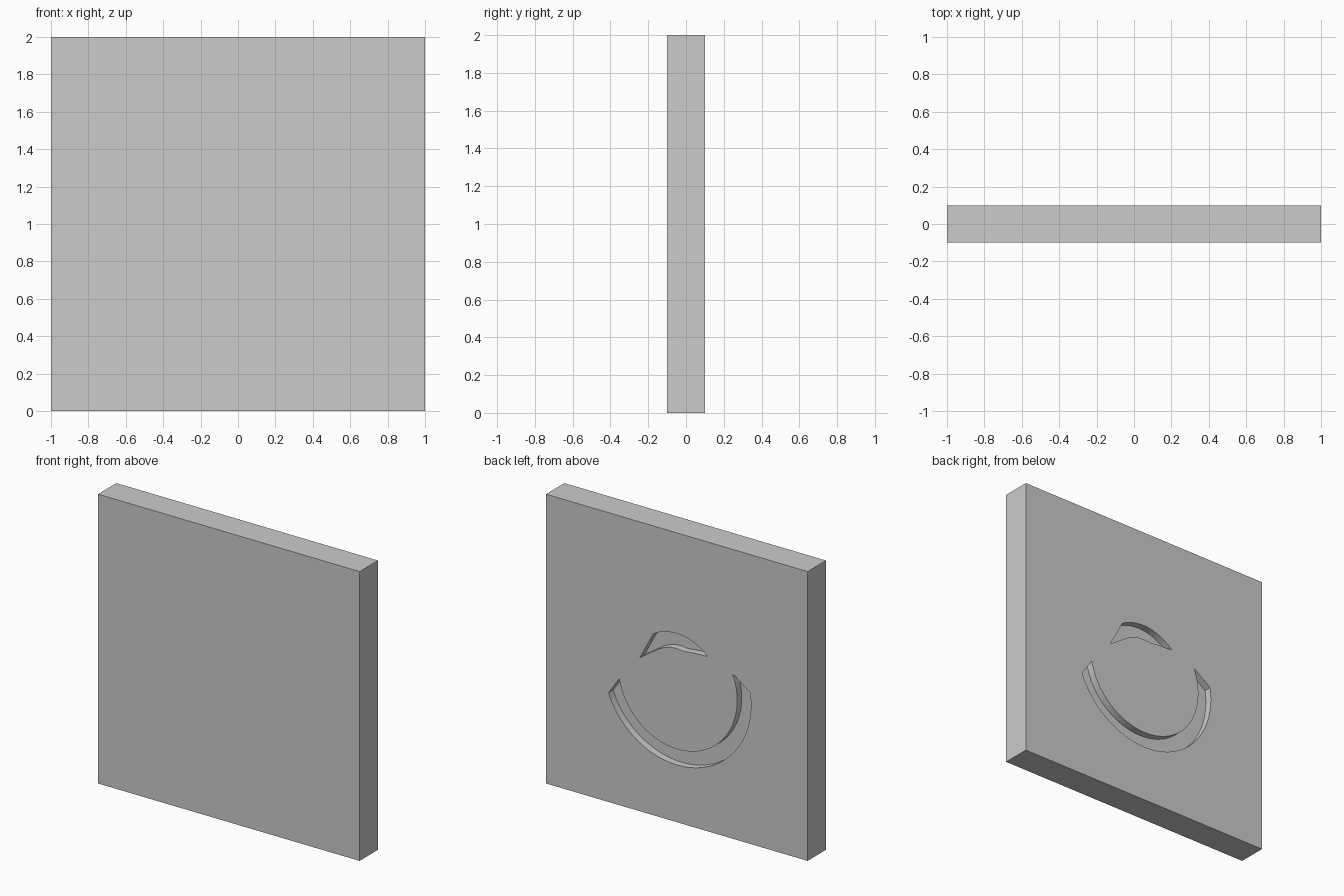
import bpy, bmesh
from math import cos, sin, radians

if "Cube" in bpy.data.objects:
    bpy.data.objects.remove(bpy.data.objects["Cube"])

CZ = 0.96            # height of the common arc centre
BACK, DEPTH = 0.1, 0.05


def arc(r0, r1, a0, a1, n):
    """Points along an arc in x-z whose radius eases from r0 to r1."""
    pts = []
    for i in range(n + 1):
        t = i / n
        a, r = radians(a0 + (a1 - a0) * t), r0 + (r1 - r0) * t
        pts.append((r * cos(a), CZ + r * sin(a)))
    return pts


def cutter(name, outline):
    """Prism that reaches DEPTH below the back face."""
    bm = bmesh.new()
    face = bm.faces.new([bm.verts.new((x, BACK - DEPTH, z)) for x, z in outline])
    ext = bmesh.ops.extrude_face_region(bm, geom=[face])
    verts = [g for g in ext["geom"] if isinstance(g, bmesh.types.BMVert)]
    bmesh.ops.translate(bm, vec=(0, DEPTH + 0.1, 0), verts=verts)
    bmesh.ops.recalc_face_normals(bm, faces=bm.faces)
    me = bpy.data.meshes.new(name)
    bm.to_mesh(me)
    bm.free()
    ob = bpy.data.objects.new(name, me)
    bpy.context.collection.objects.link(ob)
    ob.hide_render = True
    return ob


# square plate
bpy.ops.mesh.primitive_cube_add(size=1, location=(0, 0, 1))
plate = bpy.context.object
plate.name = "plate"
plate.scale = (2, 0.2, 2)
bpy.ops.object.transform_apply(location=True, scale=True)

# long lower groove: outer arc one way, inner arc back
lower = arc(0.562, 0.567, -21.5, -188.7, 48) + arc(0.463, 0.449, -202.8, -11, 48)

# short upper groove: outer arc, then the flared inner edge
upper = arc(0.345, 0.342, 58.5, 133.5, 20) + [
    (-0.13, 1.203), (-0.05, 1.195), (0.0, 1.2), (0.05, 1.197),
    (0.1, 1.18), (0.14, 1.16), (0.283, 1.063)]

# sink both grooves into the back of the plate
cutters = [cutter("lower_groove_cutter", lower), cutter("upper_groove_cutter", upper)]
bpy.context.view_layer.objects.active = plate
for c in cutters:
    mod = plate.modifiers.new(c.name, "BOOLEAN")
    mod.operation = "DIFFERENCE"
    mod.solver = "EXACT"
    mod.object = c
    bpy.ops.object.modifier_apply(modifier=mod.name)
for c in cutters:
    bpy.data.objects.remove(c, do_unlink=True)
